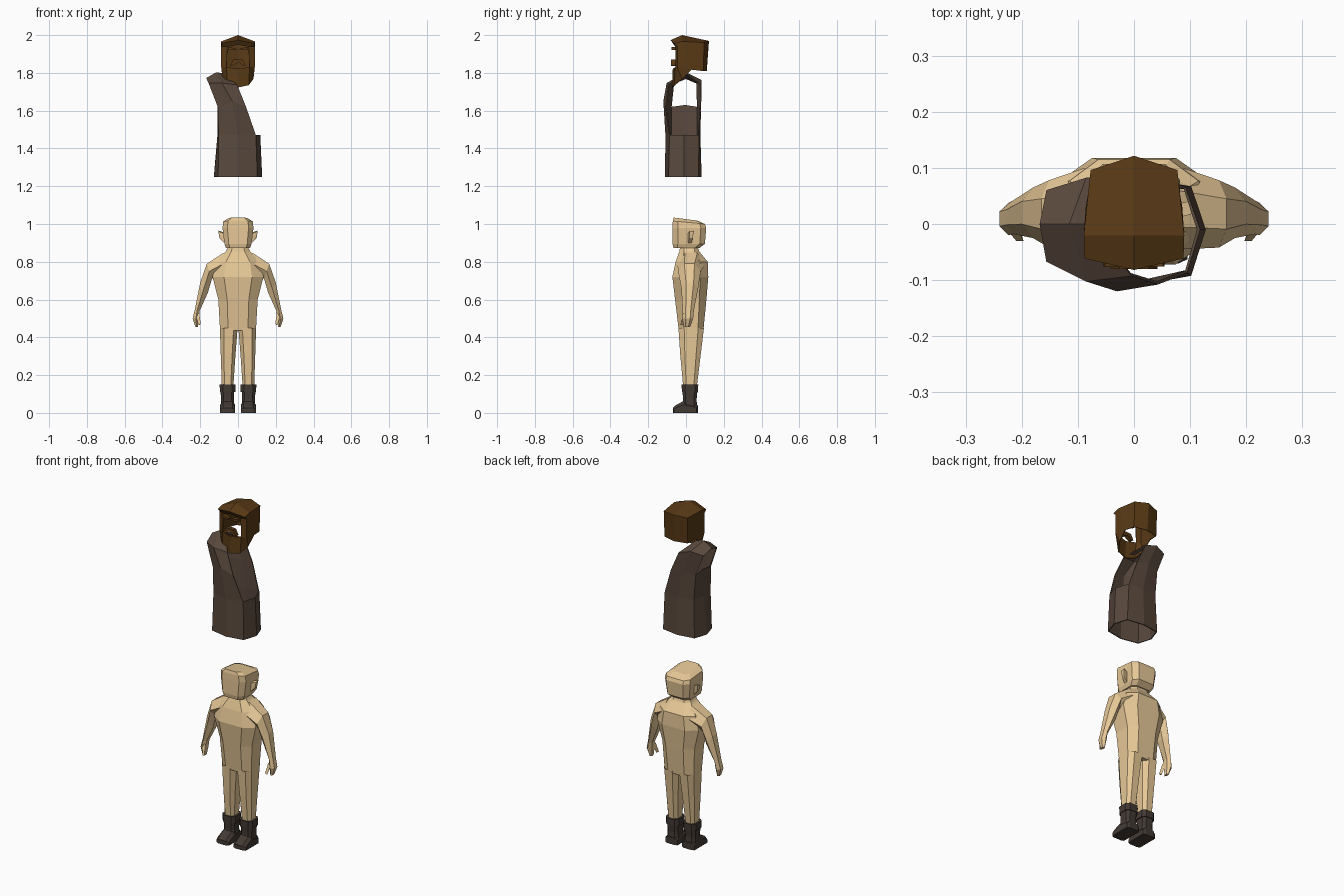
import bpy, bmesh
from mathutils import Vector


def material(name, rgb):
    m = bpy.data.materials.new(name)
    m.diffuse_color = (*rgb, 1)
    return m


SKIN = material("skin", (0.80, 0.58, 0.31))
BOOT = material("boot_leather", (0.055, 0.042, 0.034))
CLOTH = material("cloth", (0.10, 0.066, 0.046))
HAIR = material("hair", (0.10, 0.042, 0.008))


def build(name, verts, faces, mat, mirror=False, thick=0, hull=False):
    bm = bmesh.new()
    vs = [bm.verts.new(v) for v in verts]
    if hull:
        bmesh.ops.convex_hull(bm, input=vs)
        bmesh.ops.dissolve_limit(bm, angle_limit=0.02, verts=bm.verts, edges=bm.edges)
    for f in faces:
        bm.faces.new([vs[i] for i in f])
    bmesh.ops.recalc_face_normals(bm, faces=bm.faces)
    me = bpy.data.meshes.new(name)
    bm.to_mesh(me)
    bm.free()
    me.materials.append(mat)
    ob = bpy.data.objects.new(name, me)
    bpy.context.collection.objects.link(ob)
    if mirror:
        ob.modifiers.new("mirror", 'MIRROR')
    if thick:
        s = ob.modifiers.new("thickness", 'SOLIDIFY')
        s.thickness, s.offset = thick, 0
    return ob


def loft(name, rings, mat, mirror=False, caps=True):
    n = len(rings[0])
    verts = [p for r in rings for p in r]
    faces = [(k * n + i, k * n + (i + 1) % n, (k + 1) * n + (i + 1) % n, (k + 1) * n + i)
             for k in range(len(rings) - 1) for i in range(n)]
    if caps:
        faces += [tuple(range(n)), tuple(range(len(verts) - n, len(verts)))]
    return build(name, verts, faces, mat, mirror)


def octagon(z, x0, x1, yf, yb, k=0.6, tilt=0):
    c, w, m, d = (x0 + x1) / 2, (x1 - x0) / 2, (yf + yb) / 2, (yb - yf) / 2
    shape = [(-k, -1), (k, -1), (1, -k), (1, k), (k, 1), (-k, 1), (-1, k), (-1, -k)]
    return [(c + w * a, m + d * b, z - tilt * b) for a, b in shape]


# torso and neck
loft("torso", [octagon(z, -w, w, f, b, 0.55) for z, w, f, b in [
    (0.435, 0.095, -0.038, 0.092), (0.60, 0.104, -0.058, 0.108),
    (0.72, 0.135, -0.072, 0.118), (0.80, 0.115, -0.055, 0.115),
    (0.855, 0.065, -0.035, 0.07), (0.885, 0.05, -0.03, 0.06)]], SKIN)

# head, front edge of the crown slightly higher than the back
loft("head", [octagon(z, -w, w, f, b, 0.68, t) for z, w, f, b, t in [
    (0.872, 0.063, -0.066, 0.07, 0.0), (0.895, 0.072, -0.071, 0.10, 0.0),
    (0.98, 0.082, -0.071, 0.107, 0.0), (1.008, 0.078, -0.07, 0.10, 0.008),
    (1.026, 0.05, -0.066, 0.06, 0.008)]], SKIN)

# flared ears
build("ear", [(0.074, 0.01, 0.90), (0.074, 0.03, 0.90), (0.074, 0.01, 0.95),
              (0.074, 0.035, 0.955), (0.104, 0.018, 0.96), (0.104, 0.042, 0.965),
              (0.098, 0.02, 0.925), (0.098, 0.035, 0.925)], [], SKIN, True, hull=True)


# arms: outer edge, inner edge, front and back of each section
def arm_ring(xo, zo, xi, zi, f, b):
    o, i, m, d = Vector((xo, 0, zo)), Vector((xi, 0, zi)), (f + b) / 2, (b - f) / 2
    shape = [(0, -0.45), (0.5, -1), (1, -0.45), (1, 0.45), (0.5, 1), (0, 0.45)]
    return [o.lerp(i, t) + Vector((0, m + d * y, 0)) for t, y in shape]


loft("arm", [arm_ring(*r) for r in [
    (0.075, 0.848, 0.10, 0.72, -0.045, 0.10), (0.165, 0.79, 0.138, 0.71, -0.042, 0.078),
    (0.20, 0.69, 0.16, 0.635, -0.025, 0.065), (0.228, 0.55, 0.203, 0.54, -0.018, 0.042),
    (0.24, 0.50, 0.207, 0.50, -0.02, 0.038), (0.226, 0.455, 0.212, 0.455, -0.012, 0.022)]],
    SKIN, True)
build("thumb", [(0.205, -0.012, 0.525), (0.225, -0.012, 0.525), (0.21, 0.012, 0.52),
                (0.197, -0.03, 0.47), (0.21, -0.03, 0.465), (0.203, -0.015, 0.465)],
      [], SKIN, True, hull=True)

# legs
loft("leg", [octagon(z, a, b, f, k, 0.55) for z, a, b, f, k in [
    (0.12, 0.026, 0.085, -0.013, 0.055), (0.30, 0.014, 0.091, -0.03, 0.077),
    (0.45, 0.002, 0.096, -0.04, 0.095)]], SKIN, True, caps=False)

# boots: shaft, cuff and foot
loft("boot_shaft", [octagon(z, a, b, f, k) for z, a, b, f, k in [
    (0.02, 0.018, 0.092, -0.022, 0.06), (0.07, 0.022, 0.09, -0.016, 0.056),
    (0.11, 0.02, 0.092, -0.018, 0.06), (0.11, 0.014, 0.096, -0.022, 0.064),
    (0.15, 0.014, 0.097, -0.023, 0.065)]], BOOT, True)
foot = [(0.063, 0), (0.063, 0.04), (-0.015, 0.062), (-0.055, 0.04), (-0.07, 0.025), (-0.07, 0)]
loft("boot_foot", [[(x, y * s, z * t) for y, z in foot] for x, s, t in [
    (0.015, 0.9, 0.7), (0.03, 1, 1), (0.08, 1, 1), (0.095, 0.9, 0.7)]], BOOT, True)

# tunic: closed skirt, one strap running over the shoulder from front to back
hem = [(-0.103, -0.088), (0, -0.108), (0.10, -0.09), (0.125, -0.01),
       (0.10, 0.065), (0, 0.08), (-0.10, 0.065), (-0.125, -0.01)]
waist = [(-0.10, -0.08), (0, -0.106), (0.093, -0.085), (0.115, -0.01),
         (0.09, 0.065), (0, 0.073), (-0.092, 0.06), (-0.106, -0.01)]
verts = [(x, y, 1.25) for x, y in hem] + [(x, y, 1.47) for x, y in waist]
faces = [(i, (i + 1) % 8, 8 + (i + 1) % 8, 8 + i) for i in range(8)]
strap = [[(-0.105, -0.078, 1.62), (-0.03, -0.117, 1.65), (0.042, -0.105, 1.62)],
         [(-0.155, -0.065, 1.745), (-0.085, -0.10, 1.745), (-0.005, -0.09, 1.735)],
         [(-0.167, 0.0, 1.77), (-0.115, 0.0, 1.80), (-0.075, 0.0, 1.795)],
         [(-0.155, 0.058, 1.745), (-0.085, 0.08, 1.76), (-0.01, 0.08, 1.735)],
         [(-0.105, 0.06, 1.62), (-0.03, 0.077, 1.63), (0.042, 0.077, 1.62)]]
rows = [[8, 9, 10]]
for r in strap:
    rows.append([len(verts) + i for i in range(3)])
    verts += r
rows.append([14, 13, 12])
for a, b in zip(rows, rows[1:]):
    faces += [(a[i], a[i + 1], b[i + 1], b[i]) for i in range(2)]
side = len(verts)
verts.append((-0.106, -0.005, 1.63))
faces += [(15, 8, rows[1][0], side), (14, 15, side, rows[5][0])]
build("tunic", verts, faces, CLOTH, thick=0.006)

# hair and beard shell, right half mirrored
hair = [(0, -0.02, 1.998), (0, -0.08, 1.973), (0.087, -0.06, 1.955), (0.088, -0.02, 1.965),
        (0.076, 0.095, 1.96), (0, 0.12, 1.968),                              # crown 0-5
        (0, 0.108, 1.81), (0.074, 0.09, 1.81), (0.084, 0.03, 1.817),          # nape 6-8
        (0.087, -0.045, 1.83), (0.087, -0.045, 1.94),                        # temple 9-10
        (0.056, -0.055, 1.94), (0, -0.06, 1.95),                             # fringe 11-12
        (0.06, -0.055, 1.83), (0, -0.068, 1.822),                            # beard top 13-14
        (0.08, -0.02, 1.768), (0.056, -0.06, 1.735), (0, -0.072, 1.723)]     # beard end 15-17
build("hair_and_beard", hair, [
    (0, 1, 2, 3), (0, 3, 4, 5), (4, 7, 6, 5), (3, 8, 7, 4), (3, 10, 9, 8), (2, 10, 3),
    (1, 12, 11, 2), (2, 11, 10), (10, 11, 13, 9), (9, 15, 8), (9, 13, 16, 15),
    (13, 14, 17, 16)], HAIR, True, thick=0.004)


# eyebrows and moustache
def tuft(name, profile, y0, y1):
    build(name, [(x, y, z) for y in (y0, y1) for x, z in profile], [], HAIR, True, hull=True)


tuft("eyebrow", [(0.008, 1.92), (0.01, 1.93), (0.052, 1.937), (0.054, 1.922)], -0.076, -0.052)
tuft("moustache", [(0, 1.872), (0, 1.856), (0.026, 1.87), (0.042, 1.838), (0.03, 1.836)],
     -0.08, -0.055)
